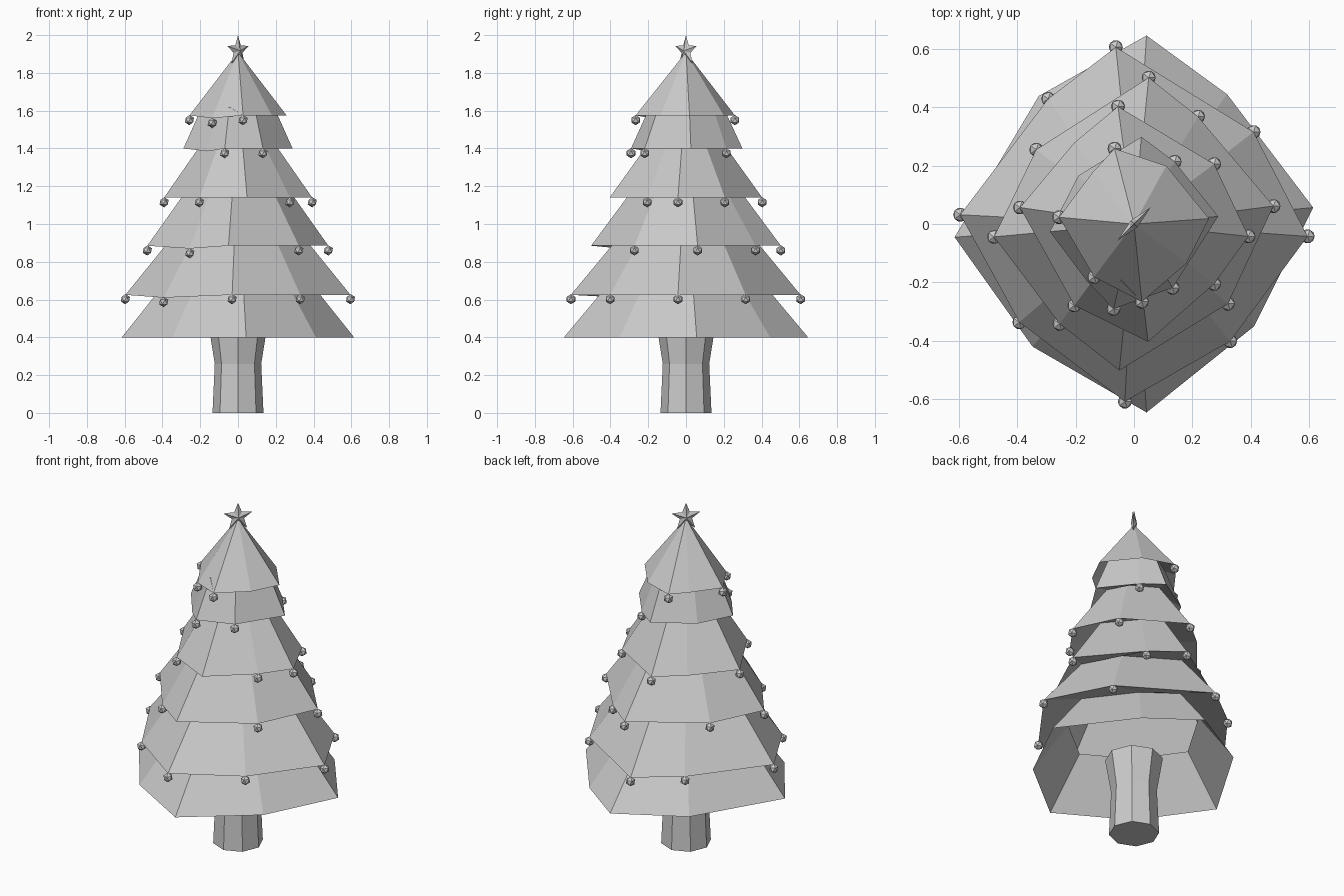
import bpy, bmesh
from math import sin, cos, pi, radians
from mathutils import Vector

if "Cube" in bpy.data.objects:
    bpy.data.objects.remove(bpy.data.objects["Cube"])


def finish(bm, name):
    bmesh.ops.recalc_face_normals(bm, faces=bm.faces)
    me = bpy.data.meshes.new(name)
    bm.to_mesh(me)
    bm.free()
    ob = bpy.data.objects.new(name, me)
    bpy.context.collection.objects.link(ob)
    return ob


def bridge(bm, a, b):
    n = len(a)
    for i in range(n):
        bm.faces.new((a[i], a[(i + 1) % n], b[(i + 1) % n], b[i]))


# Tiers: rim z, x radius, y radius, top z, top shrink, corner drop,
# angle jitter of the 8 corners (E NE N NW W SW S SE)
TIERS = [
    (0.40, 0.617, 0.648, 0.67, 0.65, 0.0, (5, 8, -4, -7, 4, 4, 4, 6)),
    (0.625, 0.597, 0.61, 0.93, 0.585, 0.015, (-4, -8, 6, -10, -3, -5, -3, -5)),
    (0.885, 0.482, 0.505, 1.19, 0.55, 0.015, (7, 13, -6, 9, 5, 7, -6, 6)),
    (1.14, 0.395, 0.407, 1.45, 0.45, 0.0, (-6, -9, 8, -8, -8, 8, 7, 9)),
    (1.40, 0.290, 0.300, 1.62, 0.66, 0.015, (5, 11, -5, 5, 5, 5, -14, -13)),
    (1.575, 0.258, 0.268, 1.91, 0.0, 0.015, (4, 15, 15, -5, -5, 7, 6, 9)),
]


def rim_point(tier, i, scale=1.0, z=None):
    z0, rx, ry, _, _, drop, jit = tier
    a = radians(45 * i + jit[i])
    k = scale * (0.86 if i % 2 else 1.0)
    zz = z if z is not None else z0 - (drop if i == 5 else 0)
    return Vector((k * rx * cos(a), k * ry * sin(a), zz))


# Foliage: one zigzag skin of stacked skirts, open below
bm = bmesh.new()
prev = None
for t in TIERS:
    rim = [bm.verts.new(rim_point(t, i)) for i in range(8)]
    if prev:
        bridge(bm, prev, rim)
    if t[4] > 0:
        prev = [bm.verts.new(rim_point(t, i, t[4], t[3])) for i in range(8)]
        bridge(bm, rim, prev)
    else:
        tip = bm.verts.new((0, 0, t[3]))
        for i in range(8):
            bm.faces.new((rim[i], rim[(i + 1) % 8], tip))
finish(bm, "foliage")

# Trunk: flared octagonal column
bm = bmesh.new()
rings = [[bm.verts.new((r * cos(i * pi / 4), r * sin(i * pi / 4), z)) for i in range(8)]
         for r, z in ((0.135, 0), (0.123, 0.26), (0.155, 0.46))]
for a, b in zip(rings, rings[1:]):
    bridge(bm, a, b)
bm.faces.new(rings[0])
bm.faces.new(rings[-1])
finish(bm, "trunk")

# Ornaments: faceted baubles under the rim corners
HUNG = {1: range(8), 2: (0, 1, 2, 3, 4, 5, 7), 3: (0, 1, 2, 4, 5, 7),
        4: (1, 6, 7), 5: (2, 4, 5, 6)}
for ti, corners in HUNG.items():
    for i in corners:
        bm = bmesh.new()
        bmesh.ops.create_icosphere(bm, subdivisions=1, radius=0.027)
        bmesh.ops.translate(bm, vec=rim_point(TIERS[ti], i) + Vector((0, 0, -0.025 if ti > 1 else -0.023)),
                            verts=bm.verts)
        finish(bm, f"bauble_{ti}_{i}")

# Star: faceted five-point star turned to the front-right diagonal
bm = bmesh.new()
R, T = 0.083, 0.016
outline = []
for i in range(10):
    r = R if i % 2 == 0 else R * 0.42
    a = pi / 2 + i * pi / 5
    outline.append(bm.verts.new((r * cos(a), 0, r * sin(a))))
for y in (-T, T):
    c = bm.verts.new((0, y, 0))
    for i in range(10):
        bm.faces.new((outline[i], outline[(i + 1) % 10], c))
star = finish(bm, "star")
star.rotation_euler = (0, 0, pi / 4)
star.location = (0, 0, 2 - R)
